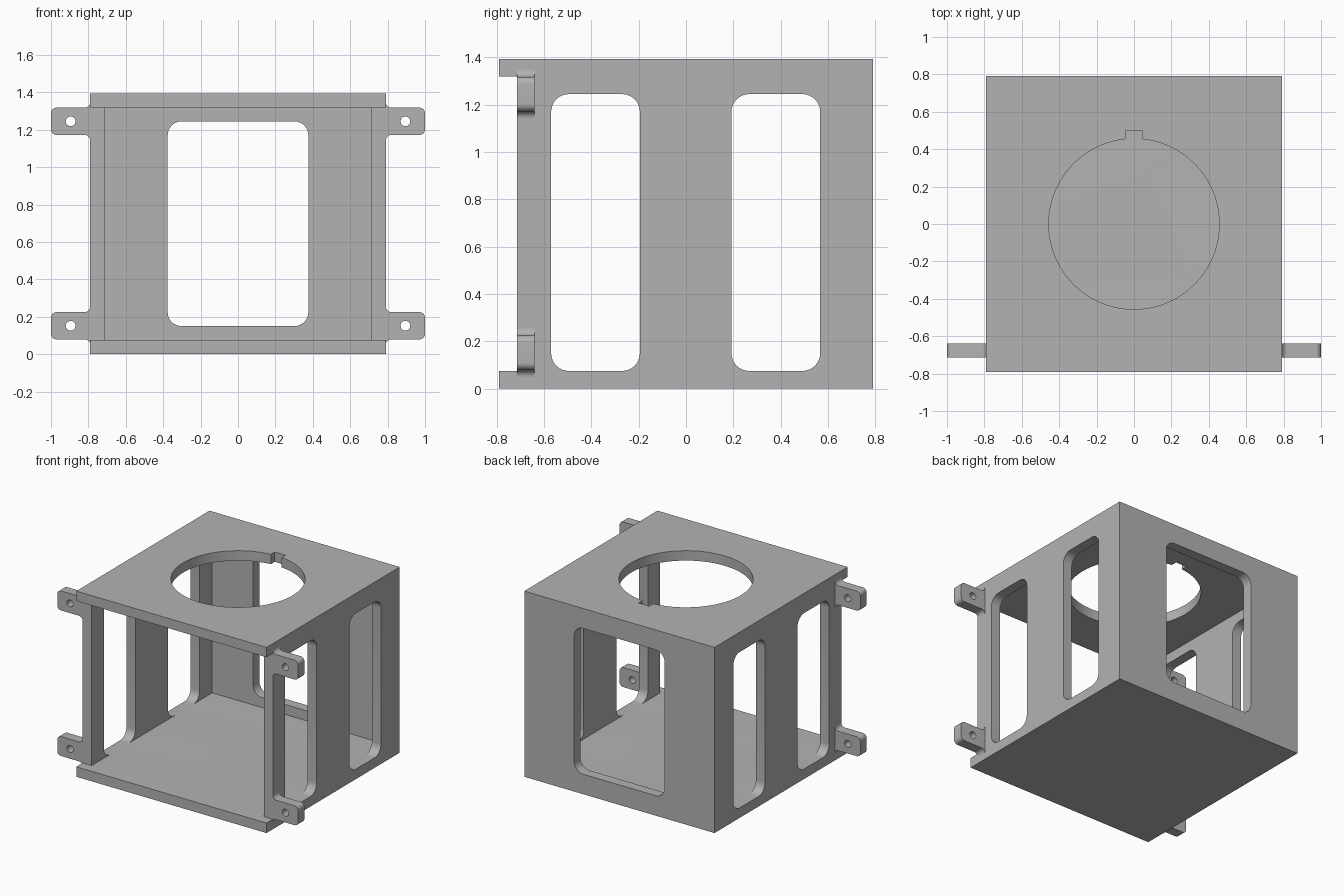
import bpy, bmesh, math
from mathutils import Vector

if "Cube" in bpy.data.objects:
    bpy.data.objects.remove(bpy.data.objects["Cube"], do_unlink=True)

HALF, INNER = 0.79, 0.715        # outer and inner wall faces
FLOOR, ROOF, TOP = 0.075, 1.32, 1.394

grey = bpy.data.materials.new("plain grey")
grey.use_nodes = True
grey.diffuse_color = (0.45, 0.45, 0.45, 1)
grey.node_tree.nodes["Principled BSDF"].inputs["Base Color"].default_value = grey.diffuse_color


def rounded(corners, steps=8):
    """Round right-angled (x, y, radius) corners; radius None drops the corner."""
    out = []
    for i, (x, y, r) in enumerate(corners):
        if r is None:
            continue
        p = Vector((x, y))
        if r == 0:
            out.append(p)
            continue
        d1 = (Vector(corners[i - 1][:2]) - p).normalized()
        d2 = (Vector(corners[(i + 1) % len(corners)][:2]) - p).normalized()
        c = p + (d1 + d2) * r
        for k in range(steps + 1):
            t = math.pi / 2 * k / steps
            out.append(c - (d2 * math.cos(t) + d1 * math.sin(t)) * r)
    return out


def rect(a0, a1, b0, b1, r=0):
    return rounded([(a0, b0, r), (a1, b0, r), (a1, b1, r), (a0, b1, r)])


def circle(a, b, r, n):
    return [(a + r * math.cos(math.tau * k / n), b + r * math.sin(math.tau * k / n))
            for k in range(n)]


def prism(name, outline, axis, lo, hi):
    """Extrude a flat outline along an axis."""
    place = {"X": lambda a, b: (lo, a, b),
             "Y": lambda a, b: (a, lo, b),
             "Z": lambda a, b: (a, b, lo)}[axis]
    bm = bmesh.new()
    face = bm.faces.new([bm.verts.new(place(a, b)) for a, b in outline])
    ext = bmesh.ops.extrude_face_region(bm, geom=[face])
    move = Vector([hi - lo if axis == k else 0 for k in "XYZ"])
    bmesh.ops.translate(bm, vec=move,
                        verts=[g for g in ext["geom"] if isinstance(g, bmesh.types.BMVert)])
    bmesh.ops.recalc_face_normals(bm, faces=bm.faces)
    mesh = bpy.data.meshes.new(name)
    bm.to_mesh(mesh)
    bm.free()
    mesh.materials.append(grey)
    obj = bpy.data.objects.new(name, mesh)
    bpy.context.collection.objects.link(obj)
    return obj


def cut(obj, cutters):
    """Subtract the cutters, then discard them."""
    bpy.context.view_layer.objects.active = obj
    for c in cutters:
        c.hide_render = True
        mod = obj.modifiers.new("cut", "BOOLEAN")
        mod.operation, mod.solver, mod.object = "DIFFERENCE", "EXACT", c
        bpy.ops.object.modifier_apply(modifier=mod.name)
        bpy.data.objects.remove(c, do_unlink=True)


def smooth(obj):
    bpy.ops.object.select_all(action="DESELECT")
    obj.select_set(True)
    bpy.context.view_layer.objects.active = obj
    bpy.ops.object.shade_smooth_by_angle(angle=math.radians(30))


# Housing: open-fronted box with roof and floor lips
housing = prism("housing", rect(-HALF, HALF, -HALF, HALF), "Z", 0, TOP)
cut(housing, [
    prism("cavity", rect(-INNER, INNER, -1, INNER), "Z", FLOOR, ROOF),
    prism("front_recess", rect(-1, 1, -1, -INNER), "Z", FLOOR, ROOF),
    prism("rear_window", rect(-0.376, 0.376, 0.15, 1.245, 0.075), "Y", 0.5, 1),
    prism("front_side_windows", rect(-0.57, -0.195, FLOOR, 1.245, 0.075), "X", -1, 1),
    prism("rear_side_windows", rect(0.192, 0.567, FLOOR, 1.245, 0.075), "X", -1, 1),
    prism("round_opening", circle(0, 0, 0.456, 96), "Z", 1.2, 1.5),
    prism("key_notch", rect(-0.045, 0.045, 0.3, 0.5), "Z", 1.2, 1.5),
])
smooth(housing)

# Mounting ears with filleted roots and screw holes
H, R = 0.073, 0.03
for side, s in (("left", 1), ("right", -1)):
    for level, z in (("lower", 0.152), ("upper", 1.245)):
        profile = rounded([(HALF, -H - R, None), (HALF, -H, R), (1, -H, R),
                           (1, H, R), (HALF, H, R), (HALF, H + R, None)])
        ear = prism(f"{level}_{side}_mounting_ear",
                    [(s * a, z + b) for a, b in profile], "Y", -INNER, -0.64)
        cut(ear, [prism("screw_hole", circle(s * 0.895, z, 0.026, 32), "Y", -1, 0)])
        smooth(ear)
